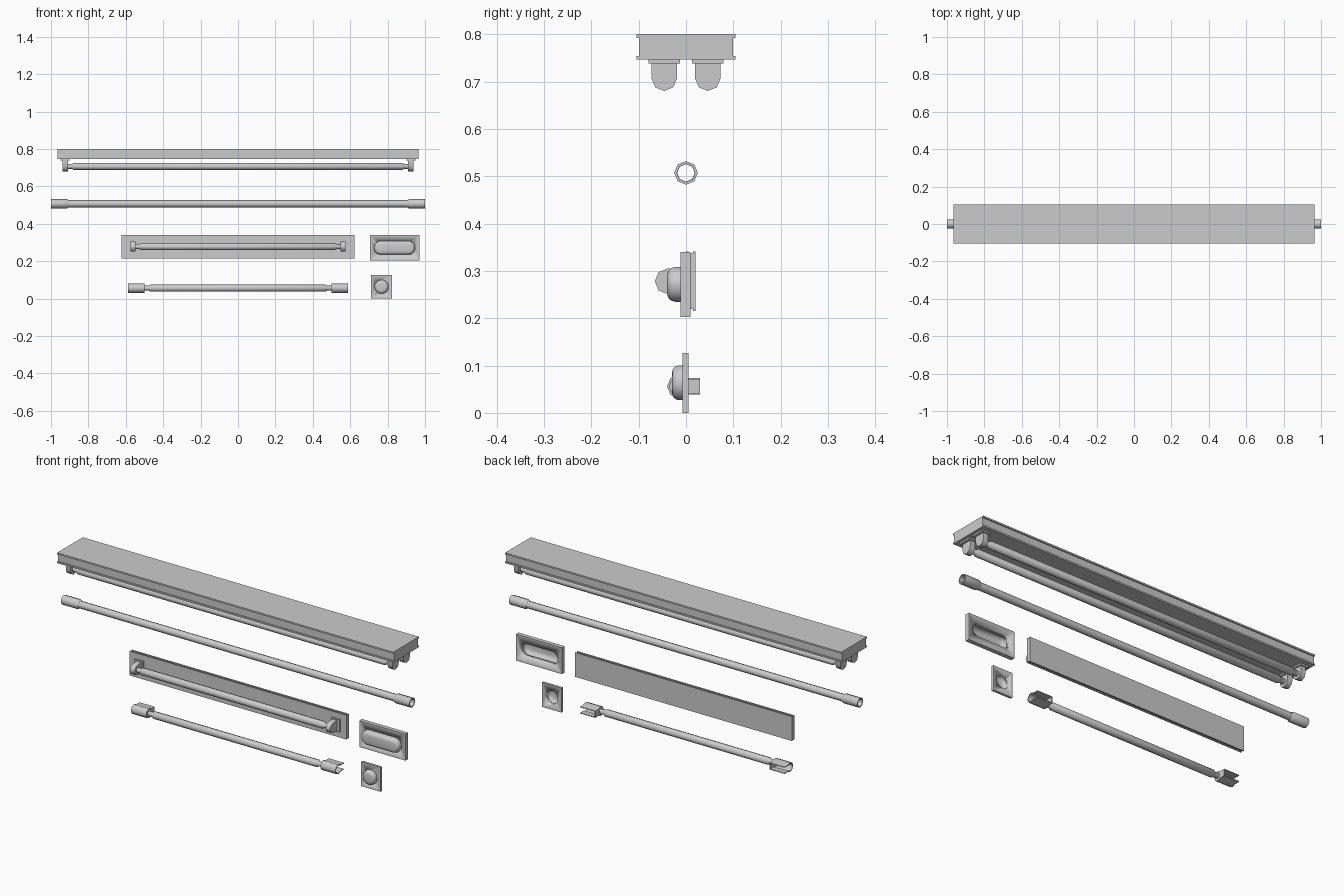
import bpy, bmesh, math
from mathutils import Vector

if "Cube" in bpy.data.objects:
    bpy.data.objects.remove(bpy.data.objects["Cube"])

grey = bpy.data.materials.new("light grey")
grey.diffuse_color = (0.6, 0.6, 0.6, 1)
grey.use_nodes = True
grey.node_tree.nodes["Principled BSDF"].inputs["Base Color"].default_value = grey.diffuse_color


def finish(name, bm, smooth=True):
    bmesh.ops.recalc_face_normals(bm, faces=bm.faces)
    me = bpy.data.meshes.new(name)
    bm.to_mesh(me)
    bm.free()
    me.materials.append(grey)
    ob = bpy.data.objects.new(name, me)
    bpy.context.collection.objects.link(ob)
    if smooth:
        bpy.ops.object.select_all(action='DESELECT')
        ob.select_set(True)
        bpy.context.view_layer.objects.active = ob
        bpy.ops.object.shade_smooth_by_angle(angle=math.radians(50))
    return ob


def loft(name, loops, cap_start=True, cap_end=True, closed=False):
    """Skin a row of equal-length closed loops."""
    bm = bmesh.new()
    rings = [[bm.verts.new(p) for p in loop] for loop in loops]
    n = len(rings[0])
    pairs = list(zip(rings, rings[1:]))
    if closed:
        pairs.append((rings[-1], rings[0]))
    for a, b in pairs:
        for i in range(n):
            j = (i + 1) % n
            bm.faces.new((a[i], a[j], b[j], b[i]))
    if not closed:
        if cap_start:
            bm.faces.new(rings[0])
        if cap_end:
            bm.faces.new(rings[-1])
    return finish(name, bm)


def prism(name, profile, x0, x1):
    return loft(name, [[(x, y, z) for y, z in profile] for x in (x0, x1)])


def box(name, x0, x1, y0, y1, z0, z1):
    return prism(name, [(y0, z0), (y1, z0), (y1, z1), (y0, z1)], x0, x1)


def turned(name, stations, y, z, closed=False):
    """Eight-sided turning along x from (x, radius) stations."""
    loops = [[(x, y + r * math.cos(k * math.pi / 4), z + r * math.sin(k * math.pi / 4))
              for k in range(8)] for x, r in stations]
    return loft(name, loops, closed=closed)


def lamp_tube(name, half, y, z):
    e, r = 0.026, 0.019
    turned(name, [(-half, 0.013), (-half + e, 0.013), (-half + e + 0.008, r),
                  (half - e - 0.008, r), (half - e, 0.013), (half, 0.013)], y, z)


def holder(name, s, x, place):
    """Lamp holder in local (across, depth) coordinates, mapped by place."""
    base = [(-0.033, 0), (0.033, 0), (0.033, 0.008), (-0.033, 0.008)]
    body = [(-0.027, 0.008)] + [(-0.027 * math.cos(k * math.pi / 4),
            0.039 + 0.027 * math.sin(k * math.pi / 4)) for k in range(5)] + [(0.027, 0.008)]
    prism(name + "_base", [place(*p) for p in base], s * (x - 0.024), s * (x + 0.024))
    prism(name + "_body", [place(*p) for p in body], s * (x - 0.016), s * (x + 0.011))


def lipped(w, t0, t1, lip, lt):
    """Outline of a tray body with a thin lip along both faces."""
    half = [(w, t0), (w, t0 + lt), (w - lip, t0 + lt),
            (w - lip, t1 - lt), (w, t1 - lt), (w, t1)]
    return half + [(-a, b) for a, b in reversed(half)]


# Twin-tube ceiling fixture
prism("ceiling_housing", lipped(0.105, 0.746, 0.80, 0.006, 0.008), -0.965, 0.965)
for y in (-0.046, 0.046):
    for s in (-1, 1):
        holder("ceiling_holder", s, 0.926, lambda a, d, y=y: (y + a, 0.746 - d))
    lamp_tube("ceiling_tube", 0.913, y, 0.707)

# Bare open pipe lamp with sleeve sockets
turned("pipe_lamp", [(-0.93, 0.019), (0.93, 0.019), (0.93, 0.0185), (-0.93, 0.0185)],
       0, 0.507, closed=True)
for s in (-1, 1):
    turned("pipe_sleeve", [(s * 0.905, 0.0195), (s * 0.915, 0.025), (s * 1.0, 0.025),
                           (s * 1.0, 0.019), (s * 0.905, 0.019)], 0, 0.507, closed=True)

# Single-tube wall fixture
ZW = 0.278
prism("wall_housing", [(b, ZW + a) for a, b in lipped(0.063, 0.0, 0.02, 0.004, 0.005)],
      -0.623, 0.623)
for s in (-1, 1):
    holder("wall_holder", s, 0.564, lambda a, d: (-d, ZW + a))
lamp_tube("wall_tube", 0.553, -0.039, ZW)

# Low tube held by open-backed end brackets
ZB, YB = 0.056, -0.015


def bracket_arc(r):
    a = [(YB - r * math.cos(t * math.pi / 4), ZB + r * math.sin(t * math.pi / 4))
         for t in range(-3, 4)]
    return [(0.03, a[0][1])] + a + [(0.03, a[-1][1])]


outer, inner = bracket_arc(0.025), bracket_arc(0.020)
for s in (-1, 1):
    prism("bracket_shell", outer + inner[::-1], s * 0.503, s * 0.587)
    prism("bracket_wall", outer, s * 0.50, s * 0.504)
lamp_tube("bracket_tube", 0.502, YB, ZB)


# Bulkhead lamps: framed plates with a domed lens, hollow at the back
def stadium(cx, cz, half, r, y):
    pts = []
    for k in range(16):
        a = (k + 0.5) * math.pi / 8
        sx = half if math.cos(a) > 0 else -half
        pts.append(Vector((cx + sx + r * math.cos(a), y, cz + r * math.sin(a))))
    return pts


def bulkhead(name, x0, x1, z0, z1, y0, y1, half, tip):
    cx, cz, r = (x0 + x1) / 2, (z0 + z1) / 2, 0.0375
    plate = box(name + "_plate", x0, x1, y0, y1, z0, z1)
    cutter = loft(name + "_cutter", [stadium(cx, cz, half, r - 0.003, y)
                                     for y in (y0 - 0.02, y1 + 0.02)])
    cutter.hide_render = True
    cutter.hide_set(True)
    mod = plate.modifiers.new("opening", 'BOOLEAN')
    mod.object = cutter
    mod.solver = 'EXACT'
    d = y0 - tip
    dome = [(r, 0), (r, 0.4), (r * 0.92, 0.72), (r * 0.75, 0.93), (r * 0.5, 1.0)]
    skin = [stadium(cx, cz, half, q, y0 - d * f) for q, f in dome]
    back = [stadium(cx, cz, half, q - 0.003, y0 - d * f + 0.003 * f) for q, f in dome]
    loft(name + "_lens", back[::-1] + skin)


bulkhead("oval_light", 0.705, 0.97, 0.203, 0.34, -0.012, 0.01, 0.073, -0.04)
bulkhead("square_light", 0.712, 0.823, 0.0, 0.127, -0.007, 0.005, 0.0, -0.03)
